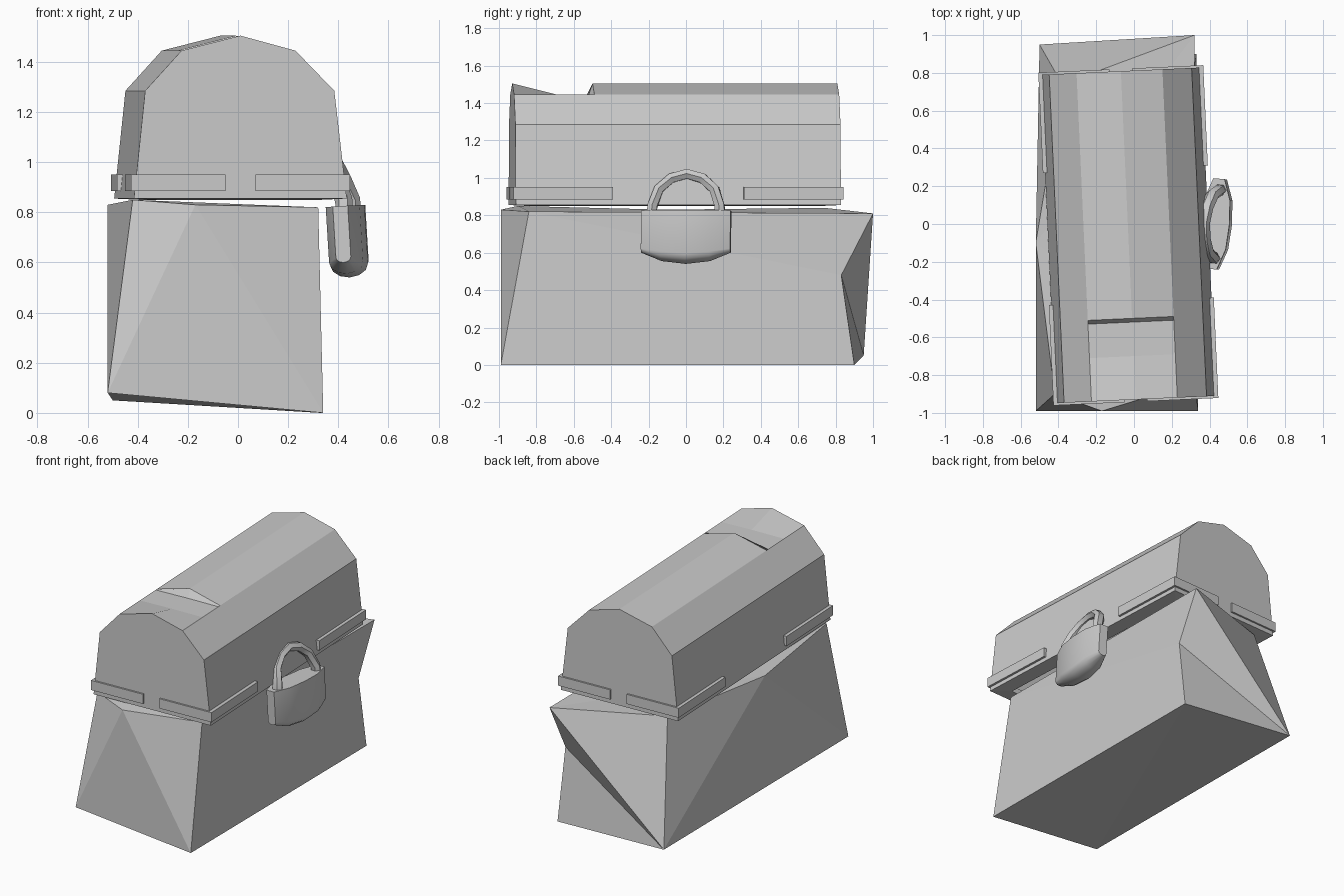
import bpy, bmesh, math
from mathutils import Matrix, Vector

if "Cube" in bpy.data.objects:
    bpy.data.objects.remove(bpy.data.objects["Cube"])


def make(name, verts, faces, matrix=None):
    me = bpy.data.meshes.new(name)
    me.from_pydata(verts, [], faces)
    bm = bmesh.new()
    bm.from_mesh(me)
    bmesh.ops.remove_doubles(bm, verts=bm.verts, dist=0.0005)
    bmesh.ops.recalc_face_normals(bm, faces=bm.faces)
    bm.to_mesh(me)
    bm.free()
    ob = bpy.data.objects.new(name, me)
    bpy.context.collection.objects.link(ob)
    if matrix:
        ob.matrix_world = matrix
    return ob


def box(name, lo, hi, matrix):
    v = [(x, y, z) for x in (lo[0], hi[0]) for y in (lo[1], hi[1]) for z in (lo[2], hi[2])]
    f = [(0, 1, 3, 2), (4, 6, 7, 5), (0, 4, 5, 1), (2, 3, 7, 6), (0, 2, 6, 4), (1, 5, 7, 3)]
    return make(name, v, f, matrix)


def loft(rings):
    """Faces and caps joining equal closed rings."""
    m, verts, faces = len(rings[0]), [p for r in rings for p in r], []
    for j in range(len(rings) - 1):
        for i in range(m):
            k = (i + 1) % m
            faces.append((j * m + i, j * m + k, (j + 1) * m + k, (j + 1) * m + i))
    e = (len(rings) - 1) * m
    return verts, faces + [tuple(range(m)), tuple(range(e, e + m))]


# crooked chest body
body = [(-.52, -.99, .08), (.34, -.99, 0), (.33, .90, 0), (-.50, .95, .05),      # bottom 0-3
        (-.42, -.90, .85), (-.17, -.99, .83), (.32, -.84, .82), (.32, 1, .81),   # top 4-7
        (-.38, .74, .84), (-.52, -.1, .83), (.32, .83, .48)]                     # 8-10
body_faces = [(0, 3, 2), (0, 2, 1),
              (0, 5, 4), (0, 1, 5), (1, 6, 5),
              (1, 10, 6), (1, 2, 10), (6, 10, 7),
              (2, 3, 10), (10, 3, 7), (7, 3, 8),
              (3, 0, 9), (3, 9, 8), (0, 4, 9),
              (4, 5, 6), (4, 6, 9), (9, 6, 7), (9, 7, 8)]
make("chest_body", body, body_faces)

# lid: faceted barrel, turned slightly on the body, ridge dented near the front
lid_m = Matrix.Translation((-.03, -.06, 0)) @ Matrix.Rotation(math.radians(2.6), 4, 'Z')
L = .87
prof = [(-.425, .855), (-.38, 1.285), (-.235, 1.445), (0, 1.505), (.22, 1.445), (.375, 1.285), (.425, .855)]
ys = [-L, -.64, -.46, -.44, L]
sag = {-.64: 1.447, -.46: 1.447}
n = len(prof)
verts = [(x, y, sag.get(y, z) if i == 3 else z) for y in ys for i, (x, z) in enumerate(prof)]
faces = [(j * n + i, j * n + i + 1, j * n + n + i + 1, j * n + n + i)
         for j in range(len(ys) - 1) for i in range(n - 1)]
faces += [tuple(range(n)), tuple(range((len(ys) - 1) * n, len(ys) * n))]
make("lid", verts, faces, lid_m)

# narrow rim under the lid
o, w = [(-.425, -L), (.425, -L), (.425, L), (-.425, L)], .1
rim = [(x, y, .855) for x, y in o] + [(x - math.copysign(w, x), y - math.copysign(w, y), .85) for x, y in o]
make("lid_rim", rim, [(i, (i + 1) % 4, 4 + (i + 1) % 4, 4 + i) for i in range(4)], lid_m)

# corner bands, four L shapes
for sx in (-1, 1):
    for sy in (-1, 1):
        tag = ("left" if sx < 0 else "right") + ("_front" if sy < 0 else "_back")
        xs = sorted((sx * .06, sx * .435))
        yo = sorted((sy * (L - .02), sy * (L + .012)))
        box("band_end_" + tag, (xs[0], yo[0], .885), (xs[1], yo[1], .95), lid_m)
        xo = sorted((sx * .40, sx * .437))
        yy = sorted((sy * .35, sy * (L + .012)))
        box("band_side_" + tag, (xo[0], yy[0], .885), (xo[1], yy[1], .95), lid_m)

# padlock: rounded-bottom sections lofted across the width
lock_m = (Matrix.Translation((.437, 0, .69)) @ Matrix.Rotation(math.radians(-5), 4, 'Z')
          @ Matrix.Rotation(math.radians(-3.5), 4, 'Y') @ Matrix.Translation((0, 0, -.69)))
rings = []
for y, h, zb in [(-.24, .03, .60), (-.13, .068, .555), (0, .076, .54), (.13, .068, .555), (.24, .03, .60)]:
    arc = [(h * math.cos(a), y, zb + h * .7 * (1 - math.sin(a))) for a in (math.pi * q / 6 for q in range(7))]
    rings.append([(h, y, .825)] + arc + [(-h, y, .825)])
lock = make("padlock_body", *loft(rings), lock_m)

# shackle: faceted bar swept along a leaning arch
path = [Vector(p) for p in [(.01, -.185, .79), (.01, -.18, .85), (-.02, -.15, .94), (-.04, -.085, 1.0), (-.05, 0, 1.025)]]
path += [Vector((p.x, -p.y, p.z)) for p in reversed(path[:-1])]
rings = []
for k, p in enumerate(path):
    t = (path[min(k + 1, len(path) - 1)] - path[max(k - 1, 0)]).normalized()
    side = Vector((1, 0, 0))
    side = (side - t * side.dot(t)).normalized()
    up = t.cross(side)
    rings.append([p + side * .035 * math.cos(q * math.pi / 3) + up * .03 * math.sin(q * math.pi / 3)
                  for q in range(6)])
shackle = make("padlock_shackle", *loft(rings), lock_m)

# soft shading on the padlock only
for ob in (lock, shackle):
    bpy.ops.object.select_all(action='DESELECT')
    ob.select_set(True)
    bpy.context.view_layer.objects.active = ob
    bpy.ops.object.shade_smooth_by_angle(angle=math.radians(35))
